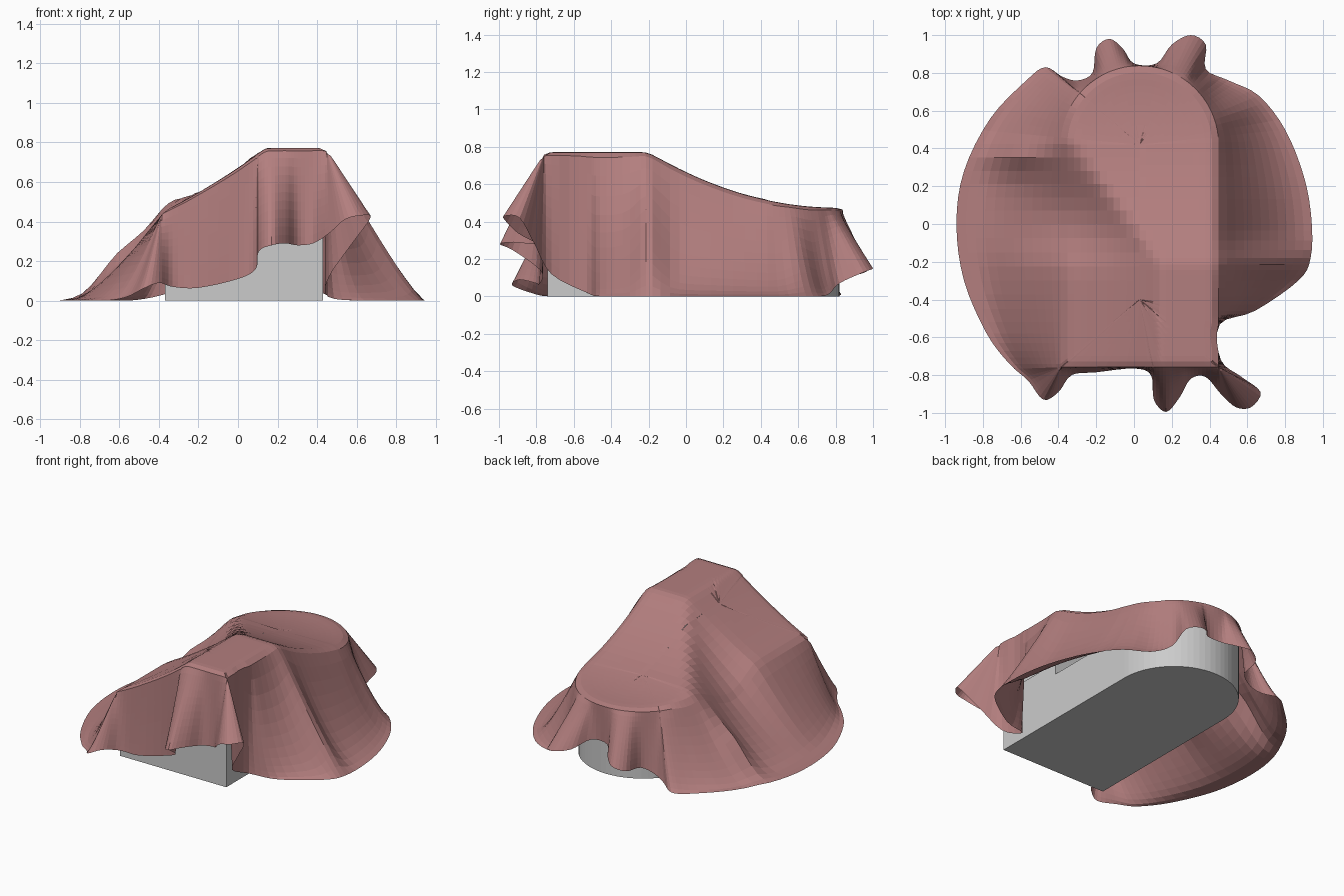
import bpy, bmesh, math
from mathutils import Vector

if "Cube" in bpy.data.objects:
    bpy.data.objects.remove(bpy.data.objects["Cube"])

CX, R, FRONT, YC = 0.03, 0.40, -0.74, 0.42   # hidden body: stadium footprint


def add_object(name, bm):
    mesh = bpy.data.meshes.new(name)
    bmesh.ops.recalc_face_normals(bm, faces=bm.faces[:])
    bm.to_mesh(mesh)
    bm.free()
    ob = bpy.data.objects.new(name, mesh)
    bpy.context.collection.objects.link(ob)
    return ob


def prism(name, outline, z0, z1):
    bm = bmesh.new()
    face = bm.faces.new([bm.verts.new((x, y, z0)) for x, y in outline])
    top = bmesh.ops.extrude_face_region(bm, geom=[face])["geom"]
    bmesh.ops.translate(bm, vec=(0, 0, z1 - z0),
                        verts=[v for v in top if isinstance(v, bmesh.types.BMVert)])
    return add_object(name, bm)


def rect(x0, x1, y0, y1):
    return [(x0, y0), (x1, y0), (x1, y1), (x0, y1)]


def arc(a0, a1, n):
    return [(CX + R * math.cos(a0 + (a1 - a0) * i / n),
             YC + R * math.sin(a0 + (a1 - a0) * i / n)) for i in range(n + 1)]


# Grey body under the cloth
prism("body_base", [(CX - R, FRONT), (CX + R, FRONT)] + arc(0, math.pi, 32), 0, 0.32)
prism("body_back_drum", arc(0, math.tau, 64)[:-1], 0.32, 0.43)
prism("body_front_block", rect(CX - R, CX + R, FRONT, -0.24), 0.32, 0.40)
prism("body_tall_block", rect(0.16, CX + R - 0.01, FRONT + 0.005, -0.24), 0.40, 0.73)


def top_height(x, y):
    """Height of the cloth where it rests on the body."""
    k = max(0.0, min(1.0, (y + 0.2) / 0.62))
    z = 0.772 if y < -0.2 else 0.475 + 0.297 * max(0, 0.8 - y) ** 2
    d = max(0.0, 0.14 - 0.47 * k - x)
    slope = 0.75 + 0.3 * math.sin(math.pi * k)
    return z - slope * d + 0.25 * d * d


def closest_rim(x, y):
    """Closest point of the slightly enlarged footprint."""
    r = R + 0.018
    if y > YC:
        v = Vector((x - CX, y - YC)).normalized() * r
        return CX + v.x, YC + v.y
    return max(CX - r, min(CX + r, x)), max(FRONT - 0.018, y)


# Hem of the cloth, counter-clockwise from the front left corner
hem = [(-.56, -.83, .02), (-.48, -.93, .06), (-.40, -.89, .09), (-.33, -.80, .07),
       (-.20, -.785, .065), (0, -.765, .11), (.09, -.80, .16), (.105, -.93, .25),
       (.17, -.995, .28), (.24, -.92, .29), (.30, -.82, .28), (.38, -.81, .29),
       (.46, -.90, .34), (.54, -.97, .41), (.62, -.97, .43), (.67, -.89, .42),
       (.57, -.81, .28), (.46, -.72, .12), (.455, -.53, .02), (.64, -.46, 0),
       (.87, -.30, 0), (.935, -.18, 0), (.94, .02, 0), (.90, .25, 0),
       (.80, .50, 0), (.66, .68, 0), (.50, .76, .01), (.38, .82, .07),
       (.38, .95, .13), (.30, 1.0, .15), (.20, .95, .17), (.12, .85, .22),
       (.0, .85, .22), (-.06, .93, .18), (-.13, .98, .15), (-.20, .93, .12),
       (-.22, .80, .10), (-.30, .76, .06), (-.38, .78, .03), (-.47, .83, .01),
       (-.57, .76, 0), (-.76, .56, 0), (-.90, .28, 0), (-.94, 0, 0),
       (-.90, -.30, 0), (-.78, -.58, 0), (-.66, -.74, 0)]


def spline(points, steps):
    out, n = [], len(points)
    for i in range(n):
        a, b, c, d = (Vector(points[(i + j) % n]) for j in (-1, 0, 1, 2))
        for s in range(steps):
            t = s / steps
            p = b + 0.5 * t * (c - a + t * (2 * a - 5 * b + 4 * c - d
                                            + t * (3 * (b - c) + d - a)))
            p.z = max(0.001, p.z)
            out.append(p)
    return out


WALL, INNER = 11, 12


def bell(v, centre, width):
    return math.exp(-((v - centre) / width) ** 2)


def column(h):
    """One strip of cloth points from the middle of the top to the hem."""
    rx, ry = closest_rim(h.x, h.y)
    sy = max(-0.4, min(YC, ry))
    pts = []
    for i in range(INNER):
        t = i / INNER
        x, y = CX + (rx - CX) * t, sy + (ry - sy) * t
        pts.append(Vector((x, y, top_height(x, y))))
    rz = top_height(rx, ry) - 0.008
    ground = max(0.0, 1 - h.z / 0.1)
    power, reach = 1 + 0.3 * ground, 1.0
    if h.x > 0.45 and h.y > -0.55:       # right side sags between two ridges
        ridge = min(1, bell(h.y, -0.2, 0.09) + 0.7 * bell(h.y, 0.66, 0.09))
        power = 1.05 + 0.75 * (1 - ridge) * ground
    elif h.x < -0.5:                      # left side lies flat near its hem
        reach = 1 - 0.18 * min(1, max(0, -h.x - 0.5) / 0.4)
    for i in range(WALL + 1):
        t = i / WALL
        x, y = rx + (h.x - rx) * t, ry + (h.y - ry) * t
        z = h.z + (rz - h.z) * max(0, 1 - t / reach) ** power
        if x < -0.38:                     # pinched fold on the left side
            f = max(0.0, 1 - abs(x + 0.62) / 0.24)
            z += 0.13 * f * bell(y, 0.36, 0.06)
        pts.append(Vector((x, y, z)))
    return pts


# Draped cloth
columns = [column(h) for h in spline(hem, 4)]
bm = bmesh.new()
grid = [[bm.verts.new(p) for p in c] for c in columns]
for i, a in enumerate(grid):
    b = grid[(i + 1) % len(grid)]
    for j in range(len(a) - 1):
        bm.faces.new((a[j], a[j + 1], b[j + 1], b[j]))
bmesh.ops.remove_doubles(bm, verts=bm.verts[:], dist=0.0015)
inner = [v for v in bm.verts if not v.is_boundary]
for _ in range(2):                        # soften the creases, keep the hem
    bmesh.ops.smooth_vert(bm, verts=inner, factor=0.4, use_axis_z=True)
cloth = add_object("draped_cloth", bm)
mat = bpy.data.materials.new("cloth_pink")
mat.diffuse_color = (0.45, 0.21, 0.21, 1)
mat.use_nodes = True
mat.node_tree.nodes["Principled BSDF"].inputs["Base Color"].default_value = mat.diffuse_color
cloth.data.materials.append(mat)
